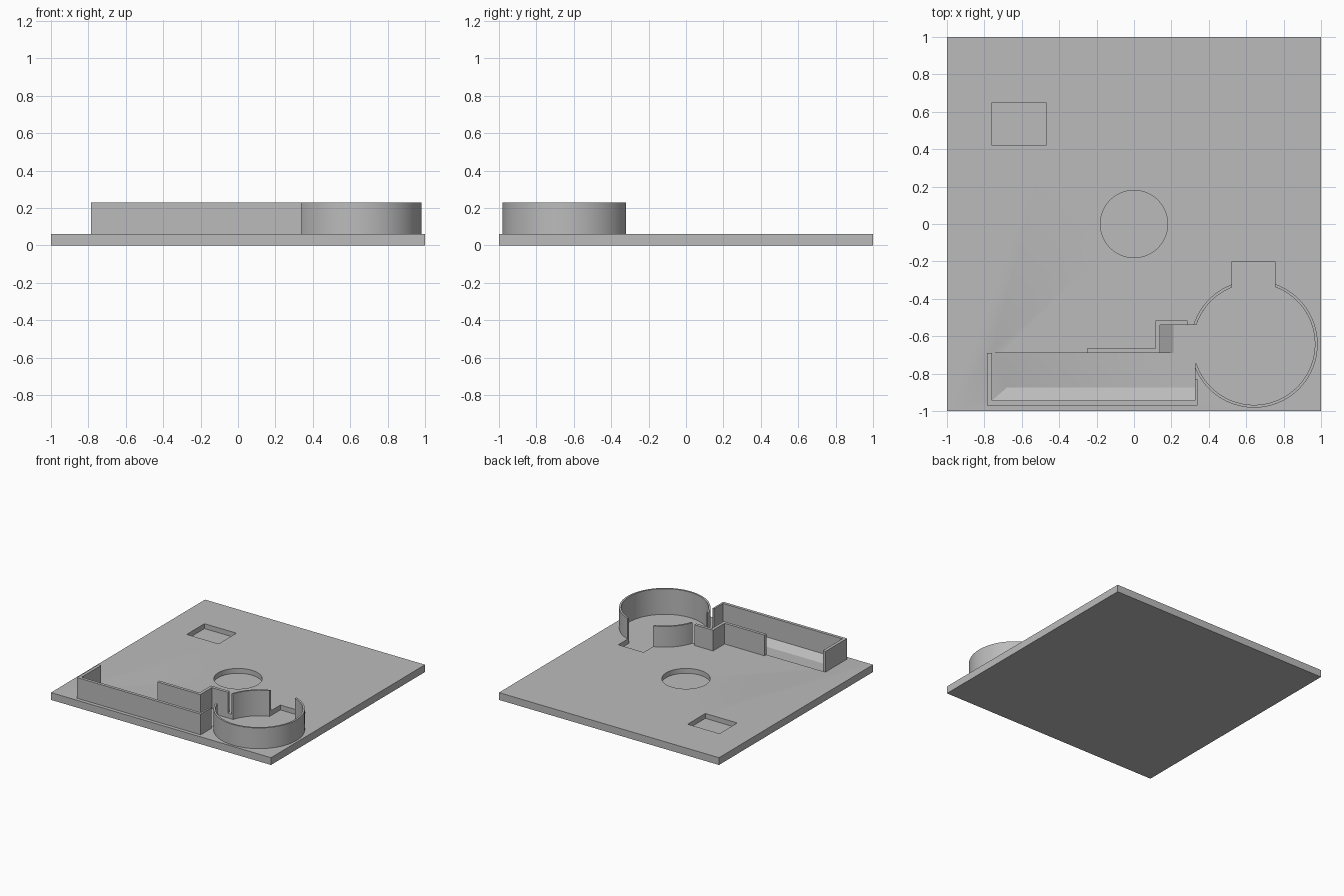
import bpy, bmesh
from math import asin, acos, cos, sin, pi

if "Cube" in bpy.data.objects:
    bpy.data.objects.remove(bpy.data.objects["Cube"])

grey = bpy.data.materials.new("plain_grey")
grey.use_nodes = True
grey.diffuse_color = (0.5, 0.5, 0.5, 1)
grey.node_tree.nodes["Principled BSDF"].inputs["Base Color"].default_value = (0.5, 0.5, 0.5, 1)

TOP, FLOOR, RIM = 0.06, 0.02, 0.23
OVER = 0.08                      # cutters rise above the plate
CX, CY, R_OUT, R_IN = 0.642, -0.642, 0.34, 0.325


def prism(name, lower, z0, z1, upper=None):
    """Solid between two outlines of equal point count."""
    upper = upper or lower
    bm = bmesh.new()
    a = [bm.verts.new((x, y, z0)) for x, y in lower]
    b = [bm.verts.new((x, y, z1)) for x, y in upper]
    bm.faces.new(a[::-1])
    bm.faces.new(b)
    for i in range(len(a)):
        j = (i + 1) % len(a)
        bm.faces.new((a[i], a[j], b[j], b[i]))
    bmesh.ops.recalc_face_normals(bm, faces=bm.faces)
    mesh = bpy.data.meshes.new(name)
    bm.to_mesh(mesh)
    bm.free()
    mesh.materials.append(grey)
    obj = bpy.data.objects.new(name, mesh)
    bpy.context.collection.objects.link(obj)
    return obj


def rect(x0, x1, y0, y1):
    return [(x0, y0), (x1, y0), (x1, y1), (x0, y1)]


def arc(r, a0, a1, n=64, cx=CX, cy=CY):
    return [(cx + r * cos(a0 + (a1 - a0) * i / n), cy + r * sin(a0 + (a1 - a0) * i / n))
            for i in range(n + 1)]


def smooth(obj):
    bpy.ops.object.select_all(action='DESELECT')
    obj.select_set(True)
    bpy.context.view_layer.objects.active = obj
    bpy.ops.object.shade_smooth_by_angle(angle=0.5)


# Base plate and its pockets
plate = prism("base_plate", rect(-1, 1, -1, 1), 0, TOP)
cutters = [
    prism("square_pocket", rect(-0.76, -0.47, 0.42, 0.65), FLOOR, OVER),
    prism("round_pocket", arc(0.18, 0, 2 * pi, 96, 0, 0)[:-1], FLOOR, OVER),
    prism("chamber_pocket", arc(R_IN, 0, 2 * pi, 128)[:-1], FLOOR, OVER),
    prism("doorway_pocket", rect(0.525, 0.755, -0.5, -0.2), FLOOR, OVER),
    # these two have ramped sides
    prism("channel_pocket", rect(-0.68, 0.325, -0.875, -0.69), FLOOR, OVER,
          rect(-0.80, 0.325, -0.98, -0.69)),
    prism("passage_pocket", rect(0.21, 0.334, -0.745, -0.54), FLOOR, OVER,
          rect(0.105, 0.334, -0.745, -0.54)),
]
bpy.context.view_layer.objects.active = plate
for cutter in cutters:
    cutter.hide_render = True
    mod = plate.modifiers.new(cutter.name, 'BOOLEAN')
    mod.operation = 'DIFFERENCE'
    mod.solver = 'EXACT'
    mod.object = cutter
    bpy.ops.object.modifier_apply(modifier=mod.name)
for cutter in cutters:
    bpy.data.objects.remove(cutter)
smooth(plate)

# Long channel wall: left end, front run and short return
prism("channel_front_wall",
      [(-0.785, -0.69), (-0.785, -0.97), (0.34, -0.97), (0.34, -0.83),
       (0.325, -0.83), (0.325, -0.945), (-0.76, -0.945), (-0.76, -0.69)], TOP, RIM)

# Stepped back wall
prism("channel_back_wall",
      [(-0.25, -0.69), (0.14, -0.69), (0.14, -0.54), (0.285, -0.54),
       (0.285, -0.515), (0.115, -0.515), (0.115, -0.665), (-0.25, -0.665)], TOP, RIM)

# Round chamber wall: large arc and small arc either side of the doorway
def door_angle(r, x):
    return acos((x - CX) / r)

def side_angle(r, y):
    return pi - asin((y - CY) / r)

outer = arc(R_OUT, door_angle(R_OUT, 0.755), door_angle(R_OUT, 0.325) * -1)
inner = arc(R_IN, door_angle(R_IN, 0.755), side_angle(R_IN, -0.745) - 2 * pi)
smooth(prism("chamber_large_arc", outer + [(0.325, -0.745)] + inner[::-1], TOP, RIM))

outer = arc(R_OUT, door_angle(R_OUT, 0.525), side_angle(R_OUT, -0.54), 24)
inner = arc(R_IN, door_angle(R_IN, 0.525), side_angle(R_IN, -0.54), 24)
smooth(prism("chamber_small_arc", outer + inner[::-1], TOP, RIM))
